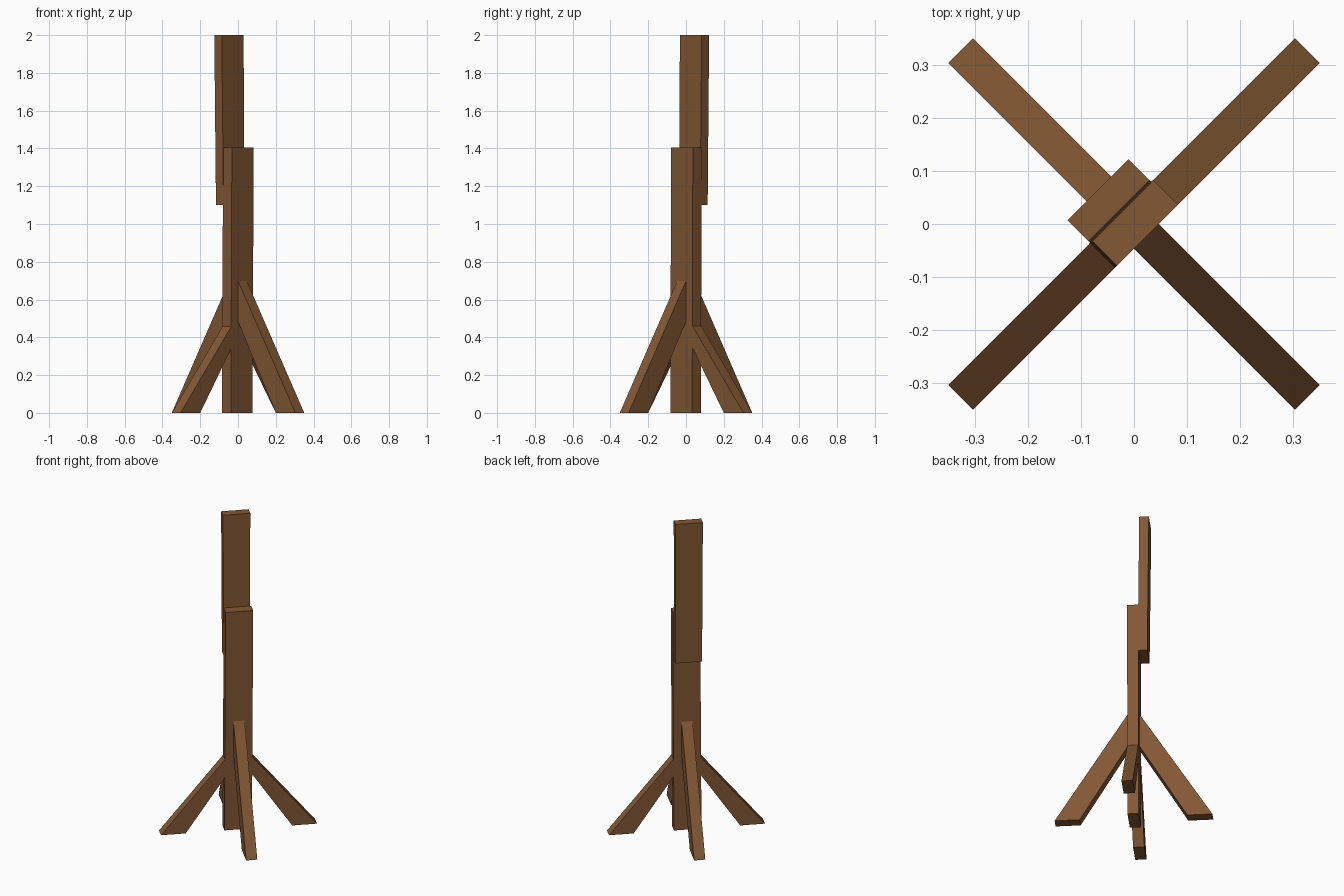
import bpy, bmesh, math
from mathutils import Vector

if "Cube" in bpy.data.objects:
    bpy.data.objects.remove(bpy.data.objects["Cube"])

wood = bpy.data.materials.new("brown wood")
wood.diffuse_color = (0.225, 0.098, 0.034, 1)
wood.use_nodes = True
wood.node_tree.nodes["Principled BSDF"].inputs["Base Color"].default_value = wood.diffuse_color

U = Vector((1, 1, 0)).normalized()    # along the wide side of the boards
V = Vector((-1, 1, 0)).normalized()   # through the thickness of the boards
Z = Vector((0, 0, 1))


def bridge(name, ring_a, ring_b):
    """Solid between two matching rings of corners."""
    bm = bmesh.new()
    a = [bm.verts.new(p) for p in ring_a]
    b = [bm.verts.new(p) for p in ring_b]
    n = len(a)
    bm.faces.new(a)
    bm.faces.new(b)
    for i in range(n):
        j = (i + 1) % n
        bm.faces.new((a[i], a[j], b[j], b[i]))
    bmesh.ops.recalc_face_normals(bm, faces=bm.faces)
    mesh = bpy.data.meshes.new(name)
    bm.to_mesh(mesh)
    bm.free()
    mesh.materials.append(wood)
    ob = bpy.data.objects.new(name, mesh)
    bpy.context.collection.objects.link(ob)
    return ob


def rect(x, y, z, width, thick):
    """Board cross-section, turned 45 degrees."""
    c = Vector((x, y, z))
    return [c + U * (su * width / 2) + V * (sv * thick / 2)
            for su, sv in ((-1, -1), (1, -1), (1, 1), (-1, 1))]


def leg(name, angle, profile, thick=0.066):
    """Sloping brace: (radius, height) profile extruded sideways."""
    d = Vector((math.cos(angle), math.sin(angle), 0))
    side = Vector((-d.y, d.x, 0)) * thick / 2
    pts = [d * r + Z * z for r, z in profile]
    bridge(name, [p - side for p in pts], [p + side for p in pts])


# lower post, leaning very slightly
bridge("lower_post", rect(-0.004, -0.002, 0, 0.163, 0.066),
       rect(0.002, 0.002, 1.405, 0.163, 0.066))

# upper board fixed to the back of the post
bridge("upper_post", rect(-0.041, 0.039, 1.1, 0.158, 0.056),
       rect(-0.048, 0.045, 2.0, 0.163, 0.056))

# four braces: tall ones on the wide faces, short ones on the narrow edges
tall = [(0.463, 0), (0.316, 0), (0.032, 0.485), (0.032, 0.70)]
short = [(0.463, 0), (0.316, 0), (0.081, 0.345), (0.081, 0.46)]
for i, (name, prof) in enumerate((("back_right_leg", short), ("back_left_leg", tall),
                                  ("front_left_leg", short), ("front_right_leg", tall))):
    leg(name, math.radians(45 + 90 * i), prof)
